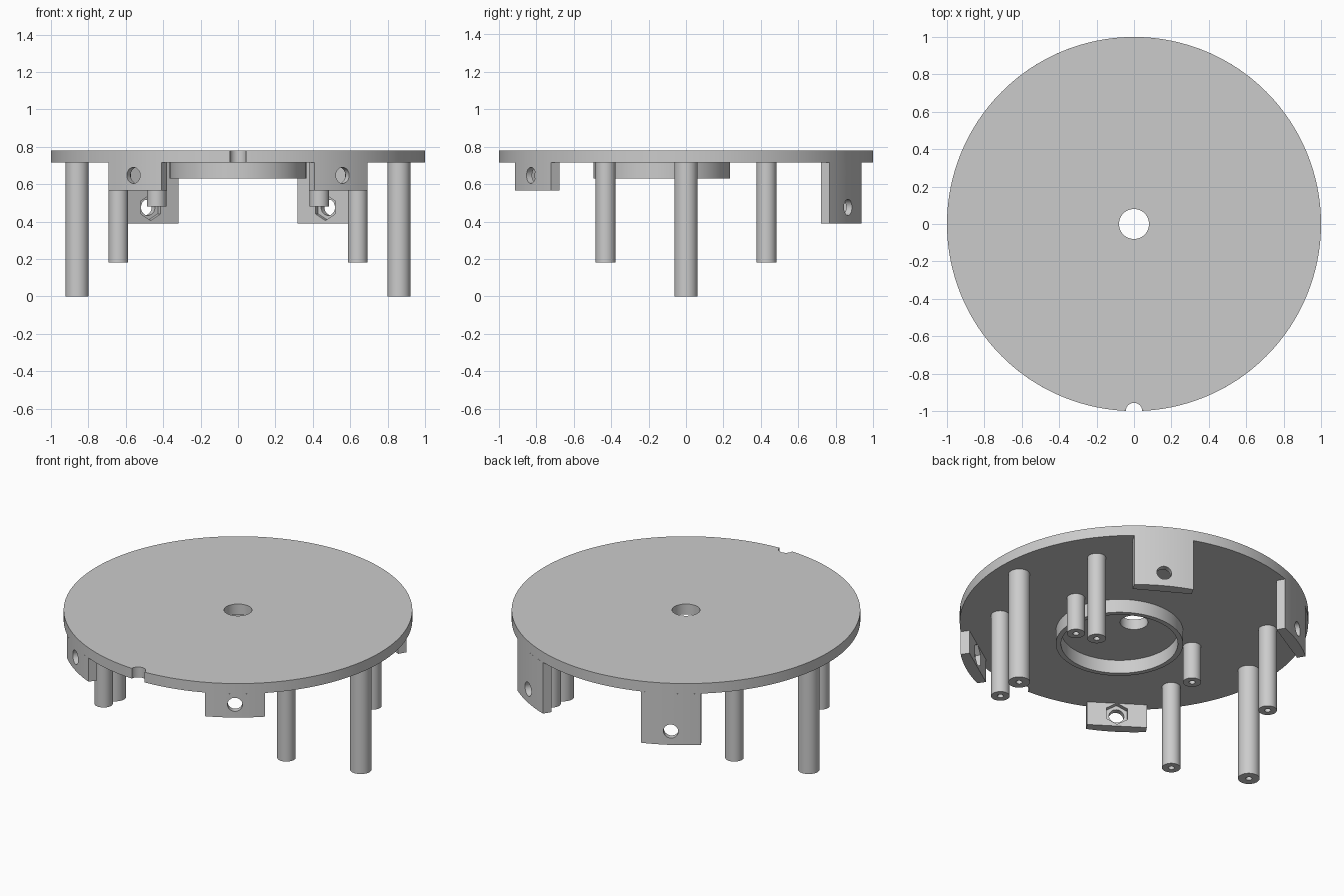
import bpy, bmesh
from math import sin, cos, asin, radians, pi
from mathutils import Matrix, Vector

cube = bpy.data.objects.get("Cube")
if cube:
    bpy.data.objects.remove(cube, do_unlink=True)

GREY = (0.6, 0.6, 0.6, 1)
mat = bpy.data.materials.new("plain grey")
mat.use_nodes = True
mat.diffuse_color = GREY
mat.node_tree.nodes["Principled BSDF"].inputs["Base Color"].default_value = GREY

UNDER, TOP = 0.715, 0.78      # plate faces
EMBED = UNDER + 0.005         # parts run slightly into the plate


def add_object(name, bm):
    bmesh.ops.recalc_face_normals(bm, faces=bm.faces)
    mesh = bpy.data.meshes.new(name)
    bm.to_mesh(mesh)
    bm.free()
    mesh.materials.append(mat)
    obj = bpy.data.objects.new(name, mesh)
    bpy.context.collection.objects.link(obj)
    return obj


def select(obj):
    bpy.ops.object.select_all(action='DESELECT')
    obj.select_set(True)
    bpy.context.view_layer.objects.active = obj


def smooth(obj):
    select(obj)
    bpy.ops.object.shade_smooth_by_angle(angle=radians(30))


def lathe(name, profile, x=0, y=0, steps=48):
    """Revolve a closed (radius, height) outline about a vertical axis."""
    bm = bmesh.new()
    verts = [bm.verts.new((r, 0, z)) for r, z in profile]
    edges = [bm.edges.new((a, b)) for a, b in zip(verts, verts[1:] + verts[:1])]
    bmesh.ops.spin(bm, geom=verts + edges, cent=(0, 0, 0), axis=(0, 0, 1),
                   angle=2 * pi, steps=steps)
    bmesh.ops.remove_doubles(bm, verts=bm.verts, dist=1e-4)
    bmesh.ops.translate(bm, verts=bm.verts, vec=(x, y, 0))
    return add_object(name, bm)


def cut(obj, sides, radius, depth, matrix):
    """Subtract a prism from an object."""
    bm = bmesh.new()
    bmesh.ops.create_cone(bm, cap_ends=True, segments=sides, radius1=radius,
                          radius2=radius, depth=depth, matrix=matrix)
    cutter = add_object("cutter", bm)
    cutter.hide_render = True
    mod = obj.modifiers.new("cut", 'BOOLEAN')
    mod.operation = 'DIFFERENCE'
    mod.solver = 'EXACT'
    mod.object = cutter
    select(obj)
    bpy.ops.object.modifier_apply(modifier=mod.name)
    bpy.data.objects.remove(cutter, do_unlink=True)


# Round plate with centre hole and front edge notch
plate = lathe("plate", [(0.08, UNDER), (1, UNDER), (1, TOP), (0.08, TOP)], steps=128)
cut(plate, 32, 0.044, 0.4, Matrix.Translation((0, -1, 0.75)))
smooth(plate)

# Off-centre locating ring under the plate
ring = lathe("locating_ring", [(0.335, 0.63), (0.365, 0.63), (0.365, EMBED), (0.335, EMBED)],
             y=-0.13, steps=96)
smooth(ring)


# Standoff posts with blind screw bores
def post(name, x, y, radius, bottom, bore=0.018, depth=0.12):
    smooth(lathe(name, [(0, bottom + depth), (bore, bottom + depth), (bore, bottom),
                        (radius, bottom), (radius, EMBED), (0, EMBED)], x, y))


for side, s in (("left", 1), ("right", -1)):
    post(f"long_post_{side}", s * 0.86, 0, 0.062, 0)
    post(f"short_post_{side}", s * 0.435, 0, 0.052, 0.48)
    for end, e in (("front", -1), ("back", 1)):
        post(f"middle_post_{end}_{side}", s * 0.64, e * 0.43, 0.053, 0.18)


# Mounting tabs: curved outer face, flat inner face, bolt hole and nut pocket
def tab(name, angle, bottom, hole_z, half=0.172, inner=0.933, arc_steps=12):
    limit = asin(half)
    angles = [limit * (2 * i / arc_steps - 1) for i in range(arc_steps + 1)]
    outline = [(sin(a), -cos(a)) for a in angles] + [(half, -inner), (-half, -inner)]
    turn = Matrix.Rotation(radians(angle), 4, 'Z')
    bm = bmesh.new()
    face = bm.faces.new([bm.verts.new((x, y, bottom)) for x, y in outline])
    up = bmesh.ops.extrude_face_region(bm, geom=[face])["geom"]
    bmesh.ops.translate(bm, vec=Vector((0, 0, UNDER - bottom)),
                        verts=[v for v in up if isinstance(v, bmesh.types.BMVert)])
    bm.transform(turn)
    obj = add_object(name, bm)
    lay = Matrix.Rotation(pi / 2, 4, 'X')
    cut(obj, 32, 0.043, 0.4, turn @ Matrix.Translation((0, -0.95, hole_z)) @ lay)
    cut(obj, 6, 0.07, 0.1, turn @ Matrix.Translation((0, 0.02 - inner, hole_z)) @ lay)
    smooth(obj)


for side, s in (("left", 1), ("right", -1)):
    tab(f"front_tab_{side}", s * 34, 0.565, 0.647)
    tab(f"back_tab_{side}", s * 150, 0.39, 0.476)
